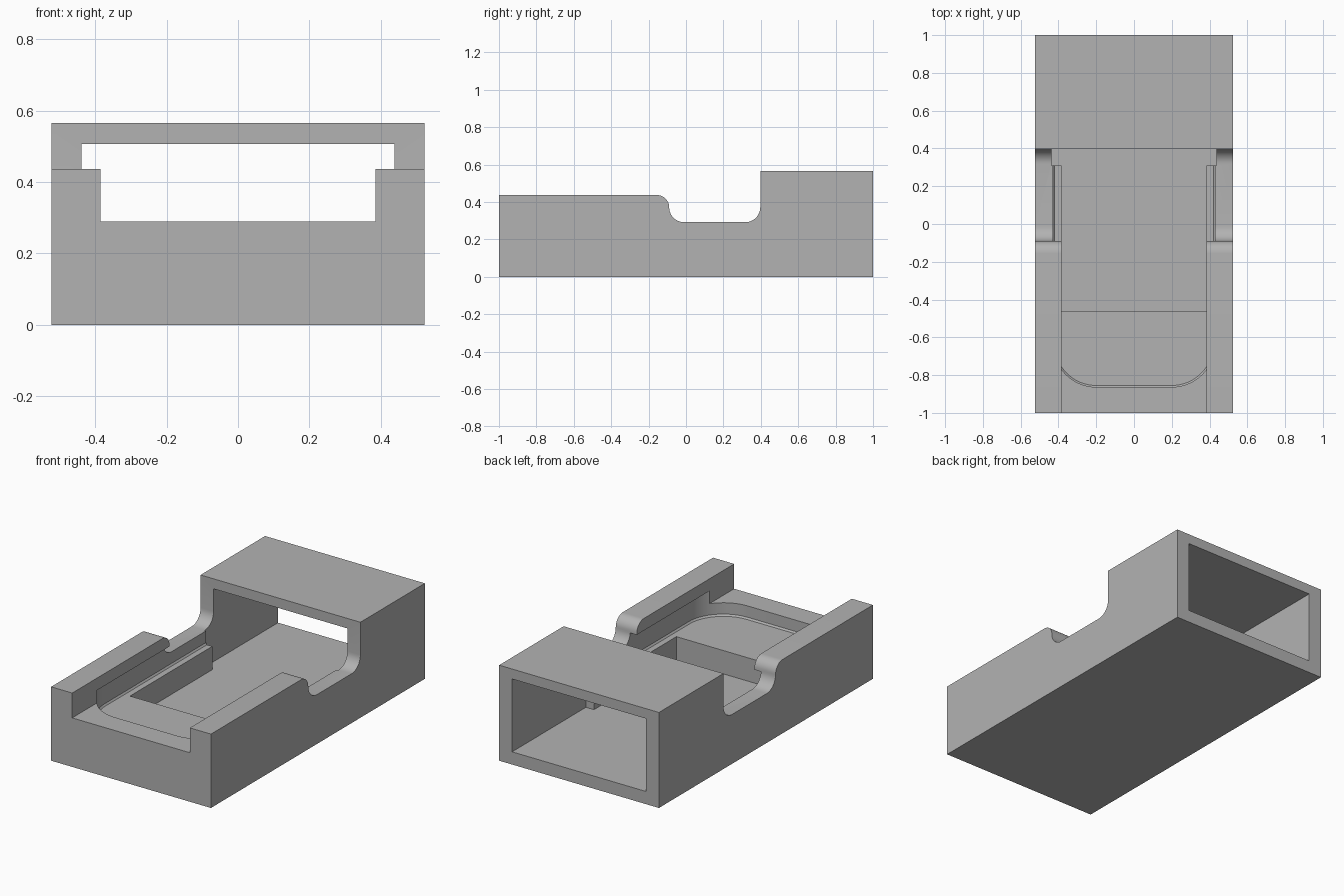
import bpy
import bmesh
from math import cos, sin, radians
from mathutils import Vector

default = bpy.data.objects.get("Cube")
if default:
    bpy.data.objects.remove(default, do_unlink=True)

HALF_W = 0.523     # half width of the body
SLOT_W = 0.385     # half width of the open channel
REAR_W = 0.438     # half width of the rear tunnel
FLOOR = 0.075


def arc(cx, cy, r, start, end, steps=10):
    """Points along a circular arc, angles in degrees."""
    angles = [radians(start + (end - start) * i / steps) for i in range(steps + 1)]
    return [(cx + r * cos(a), cy + r * sin(a)) for a in angles]


def loft(name, loops):
    """Closed solid skinned through equal-length loops, capped at both ends."""
    bm = bmesh.new()
    rings = [[bm.verts.new(Vector(p)) for p in loop] for loop in loops]
    n = len(rings[0])
    for a, b in zip(rings, rings[1:]):
        for i in range(n):
            j = (i + 1) % n
            bm.faces.new((a[i], a[j], b[j], b[i]))
    bm.faces.new(rings[0][::-1])
    bm.faces.new(rings[-1])
    bmesh.ops.recalc_face_normals(bm, faces=bm.faces)
    mesh = bpy.data.meshes.new(name)
    bm.to_mesh(mesh)
    bm.free()
    obj = bpy.data.objects.new(name, mesh)
    bpy.context.collection.objects.link(obj)
    return obj


def box(name, half_w, y0, y1, z0, z1):
    corners = [(-half_w, y0), (half_w, y0), (half_w, y1), (-half_w, y1)]
    return loft(name, [[(x, y, z) for x, y in corners] for z in (z0, z1)])


def pocket_outline(inset, z):
    """Tray outline with two rounded front corners, open towards the rear."""
    r, cx, cy = 0.228 - inset, 0.2, -0.635
    right = arc(cx, cy, r, -90, 0, 16) + [(cx + r, 0.5)]
    left = [(-x, y) for x, y in reversed(right)]
    return [(x, y, z) for x, y in right + left]


# Body: side profile with rounded finger cut-outs, extruded across the width
profile = [(-1, 0), (1, 0), (1, 0.565), (0.397, 0.565)]
profile += arc(0.317, 0.372, 0.08, 0, -90)
profile += arc(-0.01, 0.372, 0.08, 270, 180)
profile += arc(-0.155, 0.372, 0.065, 0, 90)
profile += [(-1, 0.437)]
body = loft("holder_body", [[(x, y, z) for y, z in profile] for x in (-HALF_W, HALF_W)])

# Cutters: front channel, undercut tray, deep well and rear tunnel
cutters = [
    box("channel_cutter", SLOT_W, -1.1, 0.35, 0.29, 0.8),
    loft("tray_cutter", [pocket_outline(0.008, 0.213), pocket_outline(0, 0.223),
                         pocket_outline(0, 0.365)]),
    box("well_cutter", SLOT_W, -0.46, 0.5, FLOOR, 0.3),
    box("tunnel_cutter", REAR_W, 0.31, 1.1, FLOOR, 0.506),
]
bpy.ops.object.select_all(action="DESELECT")
bpy.context.view_layer.objects.active = body
body.select_set(True)
for cutter in cutters:
    cutter.hide_render = True
    mod = body.modifiers.new(cutter.name, "BOOLEAN")
    mod.operation = "DIFFERENCE"
    mod.solver = "EXACT"
    mod.object = cutter
    bpy.ops.object.modifier_apply(modifier=mod.name)
for cutter in cutters:
    bpy.data.objects.remove(cutter, do_unlink=True)

# Plain grey finish
grey = bpy.data.materials.new("plain_grey")
grey.use_nodes = True
colour = (0.448, 0.448, 0.448, 1)
grey.diffuse_color = colour
grey.node_tree.nodes["Principled BSDF"].inputs["Base Color"].default_value = colour
body.data.materials.clear()
body.data.materials.append(grey)

bpy.ops.object.shade_smooth_by_angle(angle=radians(30))
